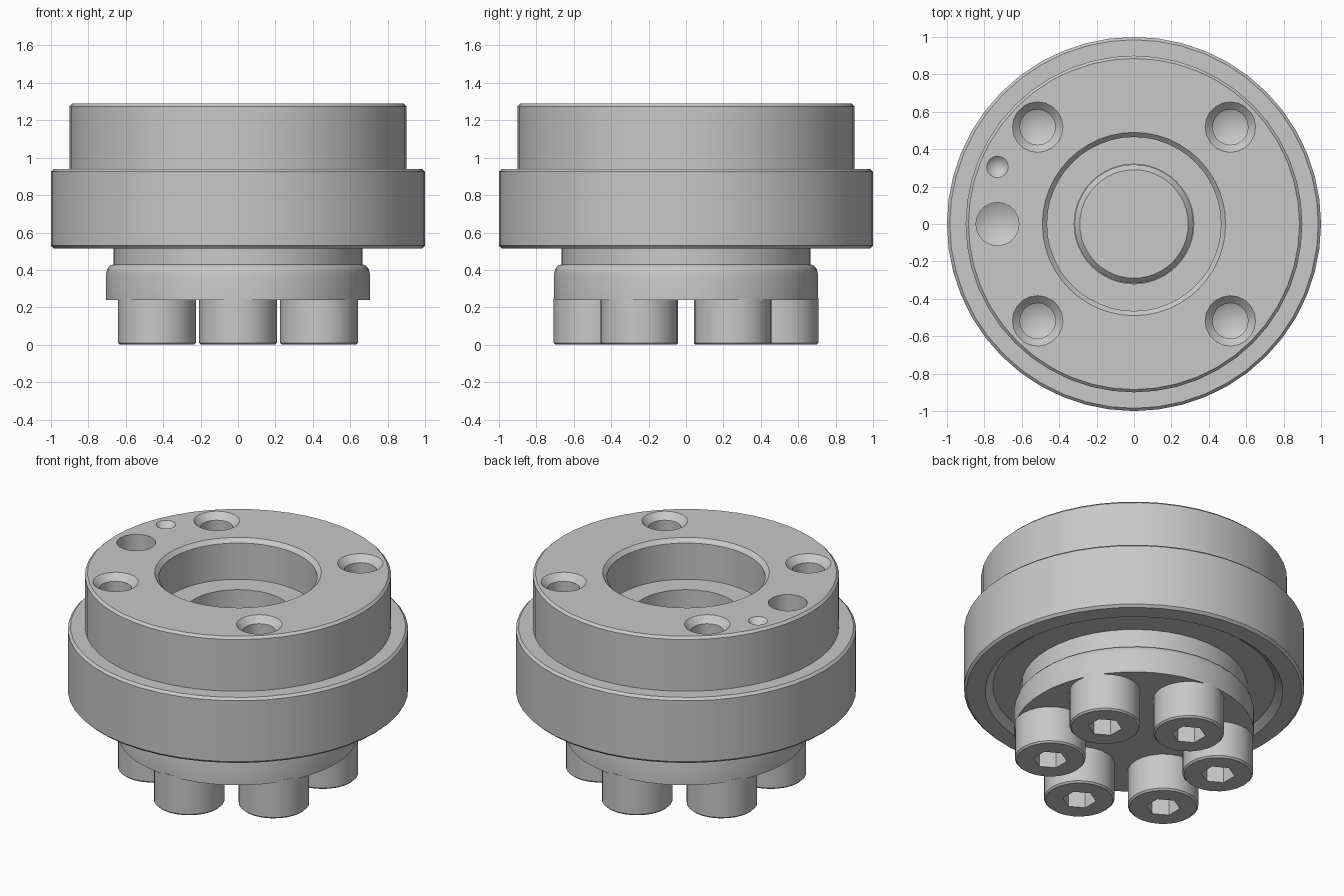
import bpy, bmesh
from math import cos, sin, pi, radians

if "Cube" in bpy.data.objects:
    bpy.data.objects.remove(bpy.data.objects["Cube"])

steel = bpy.data.materials.new("light_grey_steel")
steel.use_nodes = True
COLOR = (0.58, 0.58, 0.58, 1)
steel.diffuse_color = COLOR
steel.node_tree.nodes["Principled BSDF"].inputs["Base Color"].default_value = COLOR


def lathe(name, profile, sides, x=0, y=0, turn=0, closed=False):
    """Revolve (radius, height) points round a vertical axis."""
    bm = bmesh.new()
    rings = []
    for r, z in profile:
        if r == 0:
            rings.append([bm.verts.new((x, y, z))] * sides)
        else:
            angles = [turn + 2 * pi * i / sides for i in range(sides)]
            rings.append([bm.verts.new((x + r * cos(a), y + r * sin(a), z)) for a in angles])
    pairs = list(zip(rings, rings[1:]))
    if closed:
        pairs.append((rings[-1], rings[0]))
    for low, high in pairs:
        for i in range(sides):
            j = (i + 1) % sides
            corners = dict.fromkeys((low[i], low[j], high[j], high[i]))
            bm.faces.new(list(corners))
    bmesh.ops.recalc_face_normals(bm, faces=bm.faces)
    mesh = bpy.data.meshes.new(name)
    bm.to_mesh(mesh)
    bm.free()
    mesh.materials.append(steel)
    obj = bpy.data.objects.new(name, mesh)
    bpy.context.collection.objects.link(obj)
    return obj


def select(obj):
    bpy.ops.object.select_all(action="DESELECT")
    obj.select_set(True)
    bpy.context.view_layer.objects.active = obj


def cut(obj, cutter):
    cutter.hide_render = True
    mod = obj.modifiers.new("cut", "BOOLEAN")
    mod.operation, mod.solver, mod.object = "DIFFERENCE", "EXACT", cutter
    select(obj)
    bpy.ops.object.modifier_apply(modifier=mod.name)
    bpy.data.objects.remove(cutter)


def finish(obj):
    select(obj)
    bpy.ops.object.shade_smooth_by_angle(angle=radians(30))


# Stepped housing: outer ring, upper body, stepped bore and lower recess
TOP = 1.29
housing = lathe("housing", [
    (0.32, 0.55), (0.83, 0.55), (0.875, 0.515), (0.985, 0.515), (1, 0.53),
    (1, 0.925), (0.985, 0.94), (0.9, 0.94), (0.9, 1.275), (0.885, TOP),
    (0.49, TOP), (0.465, 1.265), (0.465, 1.03), (0.32, 1.03)], 48, closed=True)

# Four countersunk mounting holes
for sx in (-1, 1):
    for sy in (-1, 1):
        cut(housing, lathe("hole_cutter", [
            (0, 0.97), (0.095, 1.02), (0.095, 1.25), (0.135, TOP),
            (0.135, 1.4), (0, 1.4)], 20, sx * 0.515, sy * 0.518))

# Locating pin hole and small marker dimple
cut(housing, lathe("pin_cutter", [
    (0, 1.03), (0.115, 1.09), (0.115, 1.4), (0, 1.4)], 20, -0.73, 0))
cut(housing, lathe("dimple_cutter", [
    (0, 1.23), (0.058, TOP), (0.058, 1.4), (0, 1.4)], 16, -0.73, 0.305))
finish(housing)

# Lower flange with rounded shoulder, neck and central shaft
flange = lathe("flange_and_shaft", [
    (0, 0.24), (0.705, 0.24), (0.705, 0.38), (0.699, 0.405), (0.685, 0.422),
    (0.665, 0.43), (0.665, 0.56), (0.318, 0.56), (0.318, 0.82),
    (0.29, 0.85), (0, 0.85)], 48)
finish(flange)

# Six socket head bolts under the flange
for k in range(6):
    a = radians(30 + 60 * k)
    x, y = 0.5 * cos(a), 0.5 * sin(a)
    bolt = lathe(f"bolt_{k + 1}", [
        (0, 0), (0.198, 0), (0.208, 0.01), (0.208, 0.25), (0, 0.25)], 24, x, y)
    cut(bolt, lathe("socket_cutter", [
        (0, -0.1), (0.1, -0.1), (0.1, 0.11), (0, 0.11)], 6, x, y, radians(30)))
    finish(bolt)
